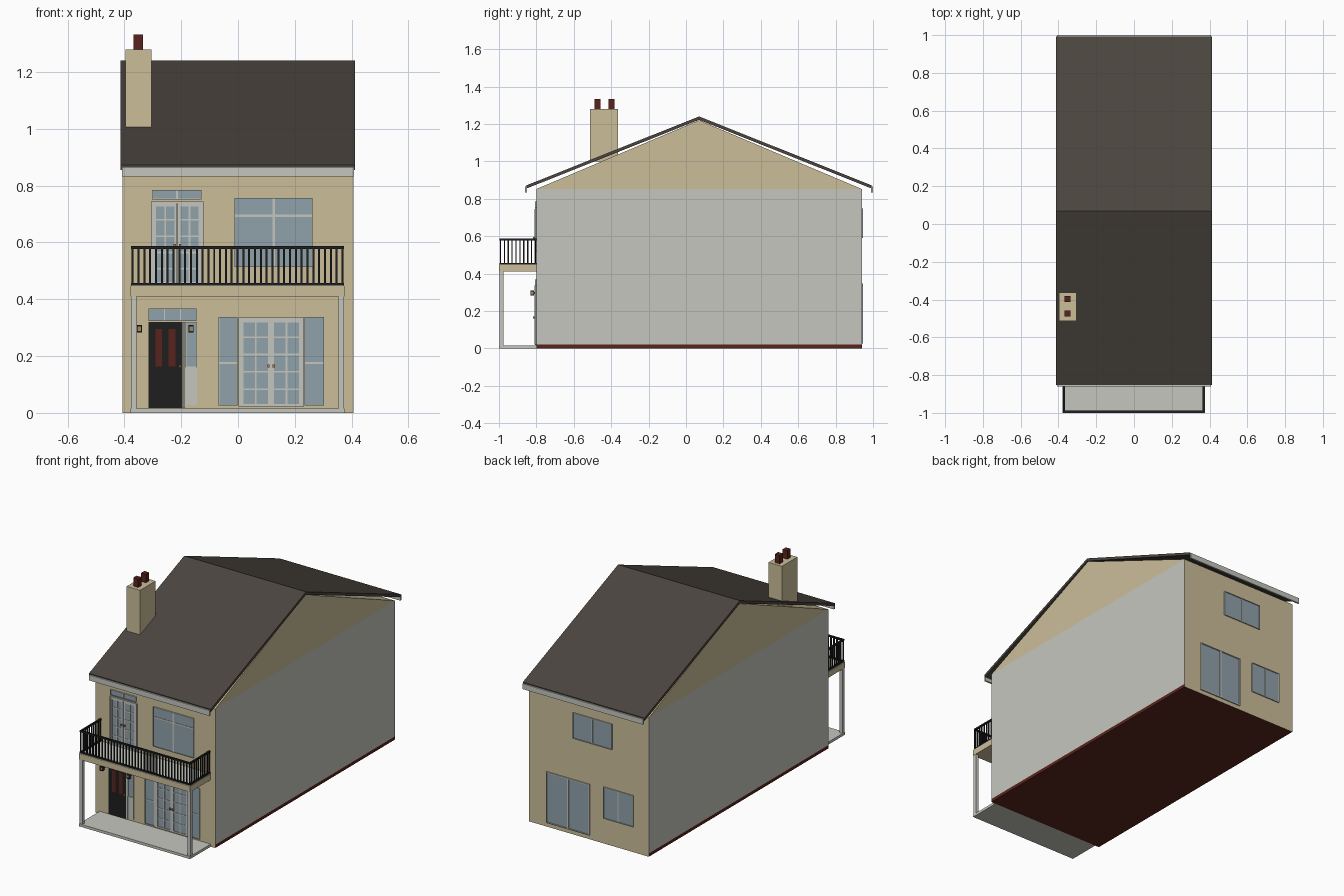
import bpy, bmesh
from mathutils import Vector

if "Cube" in bpy.data.objects:
    bpy.data.objects.remove(bpy.data.objects["Cube"])

def material(name, rgb):
    m = bpy.data.materials.new(name)
    lin = [(c / 255 / 12.92) if c < 11 else ((c / 255 + 0.055) / 1.055) ** 2.4 for c in rgb]
    m.diffuse_color = (*lin, 1)
    m.use_nodes = True
    m.node_tree.nodes["Principled BSDF"].inputs["Base Color"].default_value = m.diffuse_color
    return m

CREAM = material("cream_render", (204, 190, 154))
GREY = material("light_grey", (197, 198, 190))
ROOF = material("roof_slate", (75, 69, 63))
RED = material("dark_red", (90, 36, 28))
BLACK = material("black", (30, 30, 31))
GLASS = material("blue_glass", (144, 161, 171))
BRASS = material("brass", (165, 135, 90))

def finish(name, bm, mats):
    bmesh.ops.recalc_face_normals(bm, faces=bm.faces)
    me = bpy.data.meshes.new(name)
    for m in mats:
        me.materials.append(m)
    bm.to_mesh(me)
    bm.free()
    ob = bpy.data.objects.new(name, me)
    bpy.context.collection.objects.link(ob)
    return ob

def boxes(name, items):
    """One object from boxes (x0, x1, y0, y1, z0, z1, material)."""
    bm = bmesh.new()
    mats = []
    for x0, x1, y0, y1, z0, z1, m in items:
        if m not in mats:
            mats.append(m)
        r = bmesh.ops.create_cube(bm, size=1)
        for v in r["verts"]:
            v.co = Vector(((x0 + x1) / 2 + v.co.x * (x1 - x0),
                           (y0 + y1) / 2 + v.co.y * (y1 - y0),
                           (z0 + z1) / 2 + v.co.z * (z1 - z0)))
        for f in {f for v in r["verts"] for f in v.link_faces}:
            f.material_index = mats.index(m)
    return finish(name, bm, mats)

def extrude_x(profile, x0, x1):
    """Closed (y, z) profile extruded along x."""
    bm = bmesh.new()
    f = bm.faces.new([bm.verts.new((x0, y, z)) for y, z in profile])
    r = bmesh.ops.extrude_face_region(bm, geom=[f])
    vs = [g for g in r["geom"] if isinstance(g, bmesh.types.BMVert)]
    bmesh.ops.translate(bm, verts=vs, vec=(x1 - x0, 0, 0))
    return bm

FRONT, BACK, RIDGE = -0.80, 0.94, 0.07

def plate(x0, x1, z0, z1, depth, m, back=False):
    """Thin plate lying on the front or back wall."""
    w, d = (BACK, depth) if back else (FRONT, -depth)
    return (x0, x1, min(w, w + d), max(w, w + d), z0, z1, m)

def pane(x0, x1, z0, z1, vbars=(), hbars=(), frame=0.004, bar=0.006, back=False):
    """Glass plate with frame and bars at fractions of its width and height."""
    p = [plate(x0, x1, z0, z1, 0.003, GLASS, back)]
    p += [plate(a, a + frame, z0, z1, 0.007, GREY, back) for a in (x0, x1 - frame)]
    p += [plate(x0 + frame, x1 - frame, a, a + frame, 0.007, GREY, back) for a in (z0, z1 - frame)]
    for t in vbars:
        c = x0 + t * (x1 - x0)
        p.append(plate(c - bar / 2, c + bar / 2, z0 + frame, z1 - frame, 0.006, GREY, back))
    for t in hbars:
        c = z0 + t * (z1 - z0)
        p.append(plate(x0 + frame, x1 - frame, c - bar / 2, c + bar / 2, 0.0055, GREY, back))
    return p

def french_doors(name, x0, x1, z0, z1, knob_z):
    """Two glazed leaves in a surround, with a pair of knobs."""
    c, e = (x0 + x1) / 2, 0.008
    fifths = (0.2, 0.4, 0.6, 0.8)
    p = [plate(x0, x0 + e, z0, z1, 0.009, GREY), plate(x1 - e, x1, z0, z1, 0.009, GREY),
         plate(x0 + e, x1 - e, z1 - e, z1, 0.009, GREY)]
    p += pane(x0 + e, c - 0.0005, z0, z1 - e, (0.5,), fifths, 0.010, 0.006)
    p += pane(c + 0.0005, x1 - e, z0, z1 - e, (0.5,), fifths, 0.010, 0.006)
    p += [plate(c + s - 0.004, c + s + 0.004, knob_z - 0.005, knob_z + 0.005, 0.018, BRASS)
          for s in (-0.009, 0.009)]
    boxes(name, p)

# House body: cream ends and gables, grey party walls, dark red base
bm = extrude_x([(FRONT, 0), (BACK, 0), (BACK, 0.852), (RIDGE, 1.22), (FRONT, 0.852)], -0.406, 0.406)
for z in (0.02, 0.852):
    bmesh.ops.bisect_plane(bm, geom=bm.verts[:] + bm.edges[:] + bm.faces[:],
                           plane_co=(0, 0, z), plane_no=(0, 0, 1))
bmesh.ops.recalc_face_normals(bm, faces=bm.faces)
for f in bm.faces:
    z = f.calc_center_median().z
    if f.normal.z < -0.9:
        f.material_index = 2
    elif abs(f.normal.x) > 0.9:
        f.material_index = 2 if z < 0.02 else 1 if z < 0.852 else 0
finish("house_body", bm, [CREAM, GREY, RED])

# Roof sheet and eaves gutters
bm = extrude_x([(-0.852, 0.872), (RIDGE, 1.24), (0.992, 0.872),
                (0.992, 0.855), (RIDGE, 1.222), (-0.852, 0.855)], -0.414, 0.412)
finish("roof", bm, [ROOF])
boxes("front_gutter", [(-0.408, 0.408, -0.86, -0.85, 0.833, 0.866, GREY)])
boxes("back_gutter", [(-0.408, 0.408, 0.99, 1.0, 0.833, 0.866, GREY)])

# Chimney
boxes("chimney", [(-0.396, -0.305, -0.513, -0.363, 1.0, 1.28, CREAM)])
boxes("chimney_pots", [(-0.368, -0.335, y - 0.016, y + 0.016, 1.28, 1.332, RED) for y in (-0.473, -0.398)])

# Porch slab, posts and balcony deck
boxes("porch_floor", [(-0.378, 0.375, -1.0, FRONT, 0, 0.016, GREY)])
boxes("porch_posts", [(a, a + 0.02, -0.996, -0.976, 0.016, 0.41, GREY) for a in (-0.377, 0.354)])
boxes("balcony_deck", [(-0.378, 0.375, -1.0, FRONT, 0.41, 0.446, CREAM),
                       (-0.376, 0.373, -0.998, FRONT, 0.446, 0.449, GREY)])

# Balcony railing on three sides
rail = []
XL, XR, YF = -0.376, 0.373, -0.997
for z0, z1 in ((0.449, 0.457), (0.577, 0.587)):
    rail.append((XL, XR, YF, YF + 0.010, z0, z1, BLACK))
    rail += [(a, a + 0.010, YF + 0.010, FRONT, z0, z1, BLACK) for a in (XL, XR - 0.010)]
N = 37
for i in range(N):
    x = XL + 0.005 + i * (XR - XL - 0.010) / (N - 1)
    rail.append((x - 0.0035, x + 0.0035, YF + 0.002, YF + 0.008, 0.457, 0.577, BLACK))
for i in range(1, 10):
    y = YF + 0.005 + i * 0.0208
    rail += [(a + 0.002, a + 0.008, y - 0.003, y + 0.003, 0.457, 0.577, BLACK) for a in (XL, XR - 0.010)]
boxes("balcony_railing", rail)

# Front door with red panels, knob, transom and side light
boxes("front_door", [plate(-0.315, -0.195, 0.018, 0.32, 0.004, BLACK),
                     plate(-0.291, -0.268, 0.163, 0.296, 0.006, RED),
                     plate(-0.244, -0.220, 0.163, 0.296, 0.006, RED),
                     plate(-0.208, -0.201, 0.159, 0.168, 0.016, BRASS)])
boxes("door_transom", pane(-0.315, -0.146, 0.324, 0.368, (0.33, 0.67), (), 0.002, 0.004))
boxes("door_side_light", [plate(-0.194, -0.186, 0.018, 0.32, 0.006, GREY),
                          plate(-0.184, -0.144, 0.028, 0.16, 0.005, GREY)]
      + pane(-0.184, -0.144, 0.16, 0.32, (), (), 0.003))

# Ground floor glazed doors and flanking windows
french_doors("ground_french_doors", 0.001, 0.232, 0.022, 0.336, 0.165)
boxes("ground_left_window", pane(-0.068, -0.001, 0.026, 0.338, (), (0.48,), 0.002))
boxes("ground_right_window", pane(0.234, 0.303, 0.026, 0.338, (), (0.48,), 0.002))

# Upper floor glazed doors, transom and window
french_doors("balcony_french_doors", -0.306, -0.121, 0.45, 0.745, 0.59)
boxes("balcony_transom", pane(-0.302, -0.128, 0.752, 0.785, (0.5,), (), 0.002))
boxes("upper_front_window", pane(-0.012, 0.263, 0.514, 0.757, (0.5,), (0.74,), 0.002, 0.008))

# Wall lanterns
for side, x in (("left", -0.347), ("right", -0.165)):
    lamp = [(x - 0.006, x + 0.006, -0.829, -0.815, 0.288, 0.304, BRASS),
            (x - 0.009, x + 0.009, -0.832, -0.812, 0.304, 0.310, BLACK),
            (x - 0.009, x + 0.009, -0.832, -0.812, 0.283, 0.288, BLACK),
            (x - 0.004, x + 0.004, -0.815, FRONT, 0.291, 0.301, BLACK)]
    lamp += [(x + s - 0.0015, x + s + 0.0015, y, y + 0.003, 0.288, 0.304, BLACK)
             for s in (-0.0075, 0.0075) for y in (-0.832, -0.815)]
    boxes(side + "_lantern", lamp)

# Back sliding doors and windows
boxes("patio_doors", pane(0.139, 0.288, 0.025, 0.338, frame=0.006, back=True)
      + pane(-0.008, 0.139, 0.025, 0.338, frame=0.006, back=True))
boxes("back_small_window", pane(-0.302, -0.100, 0.155, 0.348, (0.5,), (), 0.004, back=True))
boxes("back_upper_window", pane(-0.158, 0.108, 0.59, 0.748, (0.5,), (), 0.004, back=True))
